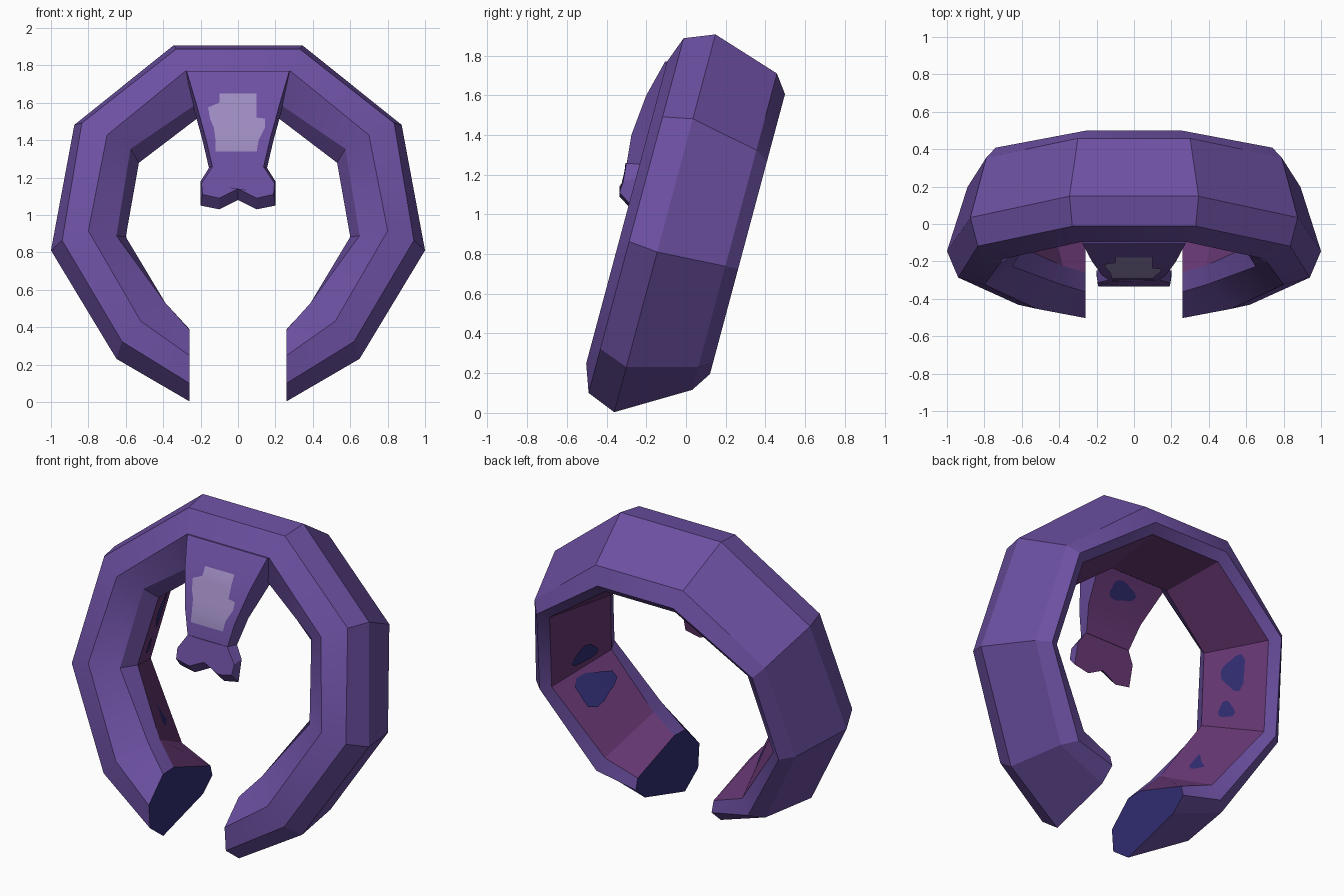
import bpy, bmesh, math
from mathutils import Vector

cube = bpy.data.objects.get("Cube")
if cube:
    bpy.data.objects.remove(cube)

TILT = math.radians(15)


def material(name, colour):
    mat = bpy.data.materials.new(name)
    mat.use_nodes = True
    mat.diffuse_color = (*colour, 1)
    mat.node_tree.nodes["Principled BSDF"].inputs["Base Color"].default_value = (*colour, 1)
    return mat


PURPLE = material("purple", (0.15, 0.08, 0.36))
MAGENTA = material("dark magenta", (0.14, 0.04, 0.18))
NAVY = material("navy", (0.03, 0.026, 0.17))
LAVENDER = material("lavender", (0.34, 0.26, 0.53))


def finish(name, bm, mats, fix_normals=True):
    if fix_normals:
        bmesh.ops.recalc_face_normals(bm, faces=bm.faces[:])
    mesh = bpy.data.meshes.new(name)
    bm.to_mesh(mesh)
    bm.free()
    for mat in mats:
        mesh.materials.append(mat)
    obj = bpy.data.objects.new(name, mesh)
    bpy.context.collection.objects.link(obj)
    bpy.ops.object.select_all(action="DESELECT")
    obj.select_set(True)
    bpy.context.view_layer.objects.active = obj
    bpy.ops.object.shade_smooth_by_angle(angle=math.radians(25))
    return obj


def loft(sections, band_material, cap_material):
    """Skin closed sections; band_material maps a band number to a slot."""
    bm = bmesh.new()
    rows = [[bm.verts.new(p) for p in s] for s in sections]
    count = len(rows[0])
    for a, b in zip(rows, rows[1:]):
        for j in range(count):
            k = (j + 1) % count
            face = bm.faces.new((a[j], a[k], b[k], b[j]))
            face.material_index = band_material.get(j, 0)
    for row in (rows[0], rows[-1]):
        bm.faces.new(row).material_index = cap_material
    return bm


def tilted(x, depth, height):
    c, s = math.cos(TILT), math.sin(TILT)
    return Vector((x, depth * c + height * s, height * c - depth * s))


def mirrored(p):
    return Vector((-p.x, p.y, p.z))


# Open ring: each rail is a depth and its half path from open end to crown
RAILS = [
    (-0.35, [(0.26, -0.09), (0.65, 0.145), (1, 0.745), (0.875, 1.44), (0.345, 1.88)]),
    (-0.5, [(0.26, -0.03), (0.62, 0.2), (0.94, 0.76), (0.835, 1.41), (0.33, 1.82)]),
    (-0.55, [(0.26, 0.11), (0.52, 0.3), (0.8, 0.8), (0.7, 1.33), (0.28, 1.685)]),
    (-0.45, [(0.26, 0.28), (0.39, 0.43), (0.65, 0.8), (0.575, 1.28), (0.22, 1.53)]),
    (-0.35, [(0.26, 0.31), (0.38, 0.44), (0.6, 0.82), (0.53, 1.23), (0.2, 1.49)]),
    (0.03, [(0.26, 0.28), (0.47, 0.36), (0.76, 0.78), (0.68, 1.3), (0.24, 1.62)]),
    (0.066, [(0.26, 0.22), (0.52, 0.28), (0.82, 0.77), (0.74, 1.33), (0.26, 1.68)]),
    (0, [(0.26, 0.12), (0.59, 0.24), (0.89, 0.765), (0.79, 1.37), (0.3, 1.77)]),
]
LIP = 4
half = [[tilted(x, depth, h) for depth, path in RAILS for x, h in [path[i]]]
        for i in range(5)]
other = [[mirrored(p) for p in section] for section in reversed(half)]
finish("open_ring", loft(half + other, {LIP: 1}, 2), [PURPLE, MAGENTA, NAVY])

# Tapering brow strip: height, half width, front y, back y
STRIP = [(1.77, 0.275, -0.105, 0.02), (1.6, 0.225, -0.2, 0),
         (1.4, 0.17, -0.275, -0.17), (1.25, 0.135, -0.3, -0.23)]
strip = [[(-w, f, z), (w, f, z), (w + 0.02, b, z), (-w - 0.02, b, z)]
         for z, w, f, b in STRIP]
finish("nose_strip", loft(strip, {2: 1}, 0), [PURPLE, MAGENTA])


# Flared, notched tip below the strip
def outline(points):
    left = [Vector((-p[0], p[1], p[2])) for p in reversed(points) if p[0] > 0]
    return [Vector(p) for p in points] + left


front = outline([(0, -0.305, 1.26), (0.135, -0.3, 1.26), (0.195, -0.315, 1.17),
                 (0.19, -0.335, 1.11), (0.1, -0.335, 1.09), (0, -0.335, 1.14)])
back = outline([(0, -0.23, 1.26), (0.15, -0.23, 1.26), (0.2, -0.25, 1.18),
                (0.2, -0.28, 1.05), (0.1, -0.28, 1.03), (0, -0.27, 1.08)])
bm = loft([front, back], {}, 0)
bm.faces.ensure_lookup_table()
bm.faces[-1].material_index = 1
finish("nose_tip", bm, [PURPLE, MAGENTA])


# Pale patch following the front of the strip
def strip_front(z):
    for (z1, _, y1, _), (z2, _, y2, _) in zip(STRIP, STRIP[1:]):
        if z2 <= z <= z1:
            return y1 + (y2 - y1) * (z1 - z) / (z1 - z2) - 0.006


ROWS = [(1.65, -0.1, 0.1), (1.6, -0.1, 0.1), (1.575, -0.16, 0.1), (1.52, -0.15, 0.1),
        (1.515, -0.15, 0.145), (1.47, -0.13, 0.145), (1.4, -0.12, 0.11),
        (1.34, -0.12, 0.1)]
bm = bmesh.new()
pairs = [[bm.verts.new((x, strip_front(z), z)) for x in (l, r)] for z, l, r in ROWS]
for (a, b), (c, d) in zip(pairs, pairs[1:]):
    bm.faces.new((a, c, d, b))
finish("pale_patch", bm, [LAVENDER], False)


# Irregular dark patches laid on four-cornered walls
def blob(name, corners, u, v, ru, rv, toward):
    a, b, c, d = (Vector(p) for p in corners)

    def at(s, t):
        p = a.lerp(b, s).lerp(d.lerp(c, s), t)
        return p + (Vector(toward) - p).normalized() * 0.007

    bm = bmesh.new()
    centre = bm.verts.new(at(u, v))
    rim = []
    for i in range(14):
        angle = math.tau * i / 14
        r = 0.85 + 0.15 * math.sin(3 * angle + u * 9)
        rim.append(bm.verts.new(at(u + ru * r * math.cos(angle),
                                   v + rv * r * math.sin(angle))))
    for p, q in zip(rim, rim[1:] + rim[:1]):
        bm.faces.new((centre, p, q))
    finish(name, bm, [NAVY])


def wall(i, flip):
    quad = [half[i][LIP], half[i + 1][LIP], half[i + 1][LIP + 1], half[i][LIP + 1]]
    return [mirrored(p) for p in quad] if flip else quad


MIDDLE = tilted(0, -0.16, 0.85)
blob("left_lower_patch", wall(1, False), 0.72, 0.5, 0.24, 0.36, MIDDLE)
blob("left_side_patch", wall(2, False), 0.2, 0.45, 0.15, 0.25, MIDDLE)
blob("right_lower_patch", wall(1, True), 0.35, 0.5, 0.17, 0.2, MIDDLE)
blob("right_side_patch", wall(2, True), 0.68, 0.5, 0.25, 0.22, MIDDLE)
blob("right_small_patch", wall(2, True), 0.22, 0.4, 0.12, 0.15, MIDDLE)
back_wall = [strip[1][3], strip[1][2], strip[2][2], strip[2][3]]
blob("nose_back_patch", back_wall, 0.55, 0.5, 0.24, 0.25, (0, 1, 1))
